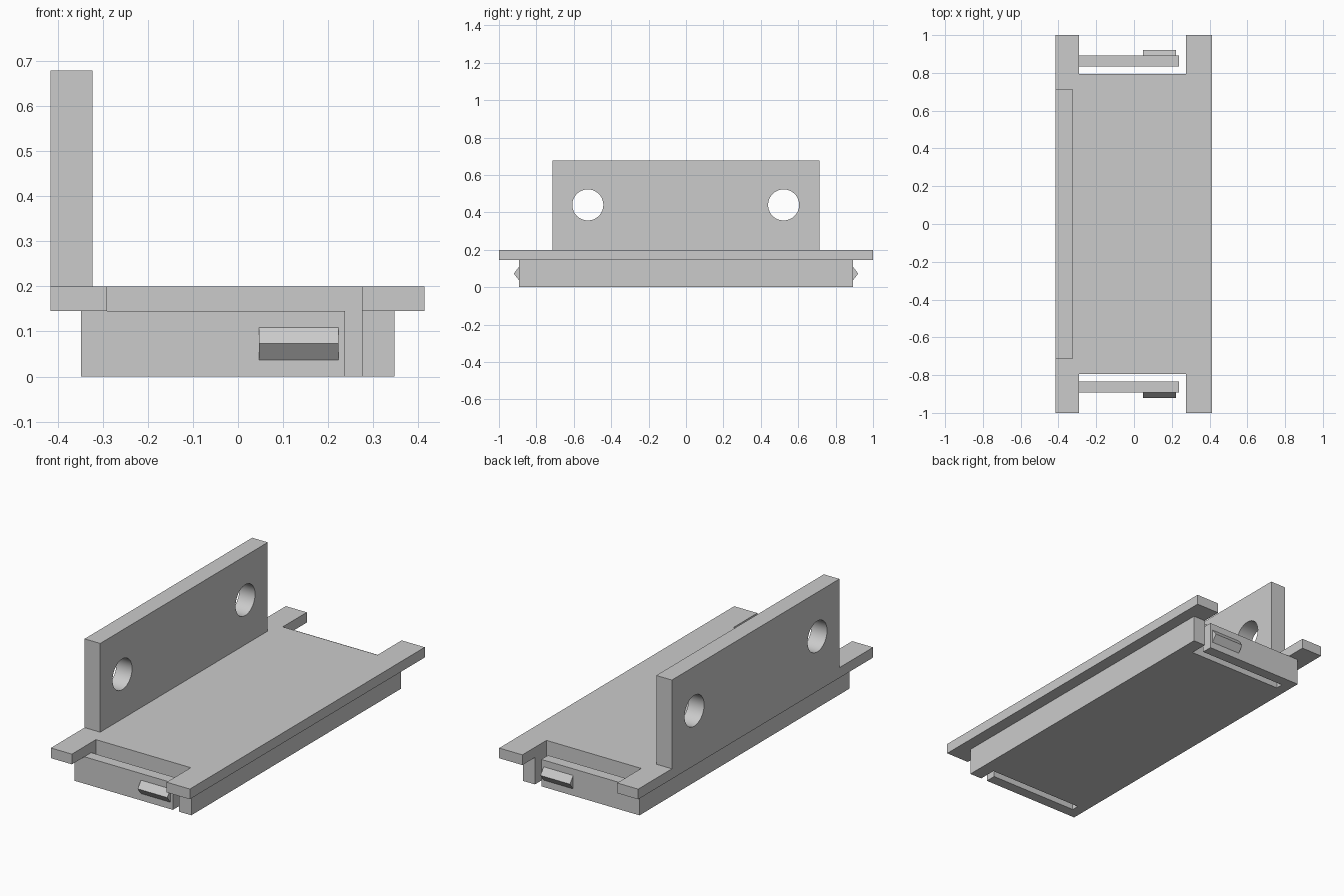
import bpy, bmesh, math
from mathutils import Matrix, Vector

cube = bpy.data.objects.get("Cube")
if cube:
    bpy.data.objects.remove(cube, do_unlink=True)

grey = bpy.data.materials.new("plain_grey")
grey.use_nodes = True
colour = (0.6, 0.6, 0.6, 1)
grey.diffuse_color = colour
grey.node_tree.nodes["Principled BSDF"].inputs["Base Color"].default_value = colour


def prism(name, points, direction):
    """Extrude a flat outline of 3D points along a direction."""
    bm = bmesh.new()
    face = bm.faces.new([bm.verts.new(p) for p in points])
    new = bmesh.ops.extrude_face_region(bm, geom=[face])["geom"]
    verts = [v for v in new if isinstance(v, bmesh.types.BMVert)]
    bmesh.ops.translate(bm, verts=verts, vec=Vector(direction))
    bmesh.ops.recalc_face_normals(bm, faces=bm.faces)
    mesh = bpy.data.meshes.new(name)
    bm.to_mesh(mesh)
    bm.free()
    mesh.materials.append(grey)
    obj = bpy.data.objects.new(name, mesh)
    bpy.context.collection.objects.link(obj)
    return obj


def slab(name, half, z0, z1):
    """Extrude a plan outline mirrored front to back."""
    outline = half + [(x, -y) for x, y in reversed(half)]
    return prism(name, [(x, y, z0) for x, y in outline], (0, 0, z1 - z0))


NOTCH_L, NOTCH_R, NOTCH_Y = -0.29, 0.275, 0.795
DECK_Z, TOP_Z, BODY_Y = 0.145, 0.2, 0.893

# Wide top deck with a notch at each end
slab("top_deck", [(0.413, 1), (NOTCH_R, 1), (NOTCH_R, NOTCH_Y),
                  (NOTCH_L, NOTCH_Y), (NOTCH_L, 1), (-0.415, 1)], DECK_Z, TOP_Z)

# Lower body, with a slotted spring arm at each end
slab("lower_body", [(0.347, BODY_Y), (NOTCH_R, BODY_Y), (NOTCH_R, NOTCH_Y),
                    (NOTCH_L, NOTCH_Y), (NOTCH_L, 0.835), (0.237, 0.835),
                    (0.237, BODY_Y), (-0.348, BODY_Y)], 0, DECK_Z)

# Wedge-shaped catches on the spring arms
for name, side in (("front_catch", -1), ("back_catch", 1)):
    prism(name, [(0.047, side * BODY_Y, 0.037), (0.047, side * 0.921, 0.073),
                 (0.047, side * BODY_Y, 0.109)], (0.176, 0, 0))

# Upright plate
PLATE_Y = 0.713
plate = prism("upright_plate", [(-0.415, -PLATE_Y, TOP_Z), (-0.415, PLATE_Y, TOP_Z),
                                (-0.415, PLATE_Y, 0.678), (-0.415, -PLATE_Y, 0.678)],
              (0.093, 0, 0))

# Round mounting holes through the plate
bm = bmesh.new()
for y in (-0.525, 0.522):
    place = Matrix.Translation((-0.37, y, 0.44)) @ Matrix.Rotation(math.pi / 2, 4, 'Y')
    bmesh.ops.create_cone(bm, cap_ends=True, segments=48, radius1=0.083,
                          radius2=0.083, depth=0.4, matrix=place)
mesh = bpy.data.meshes.new("hole_cutter")
bm.to_mesh(mesh)
bm.free()
mesh.materials.append(grey)
cutter = bpy.data.objects.new("hole_cutter", mesh)
cutter.hide_render = True
bpy.context.collection.objects.link(cutter)

cut = plate.modifiers.new("holes", 'BOOLEAN')
cut.operation = 'DIFFERENCE'
cut.solver = 'EXACT'
cut.object = cutter
bpy.context.view_layer.objects.active = plate
plate.select_set(True)
bpy.ops.object.modifier_apply(modifier=cut.name)
bpy.data.objects.remove(cutter, do_unlink=True)
bpy.ops.object.shade_smooth_by_angle(angle=math.radians(30))
